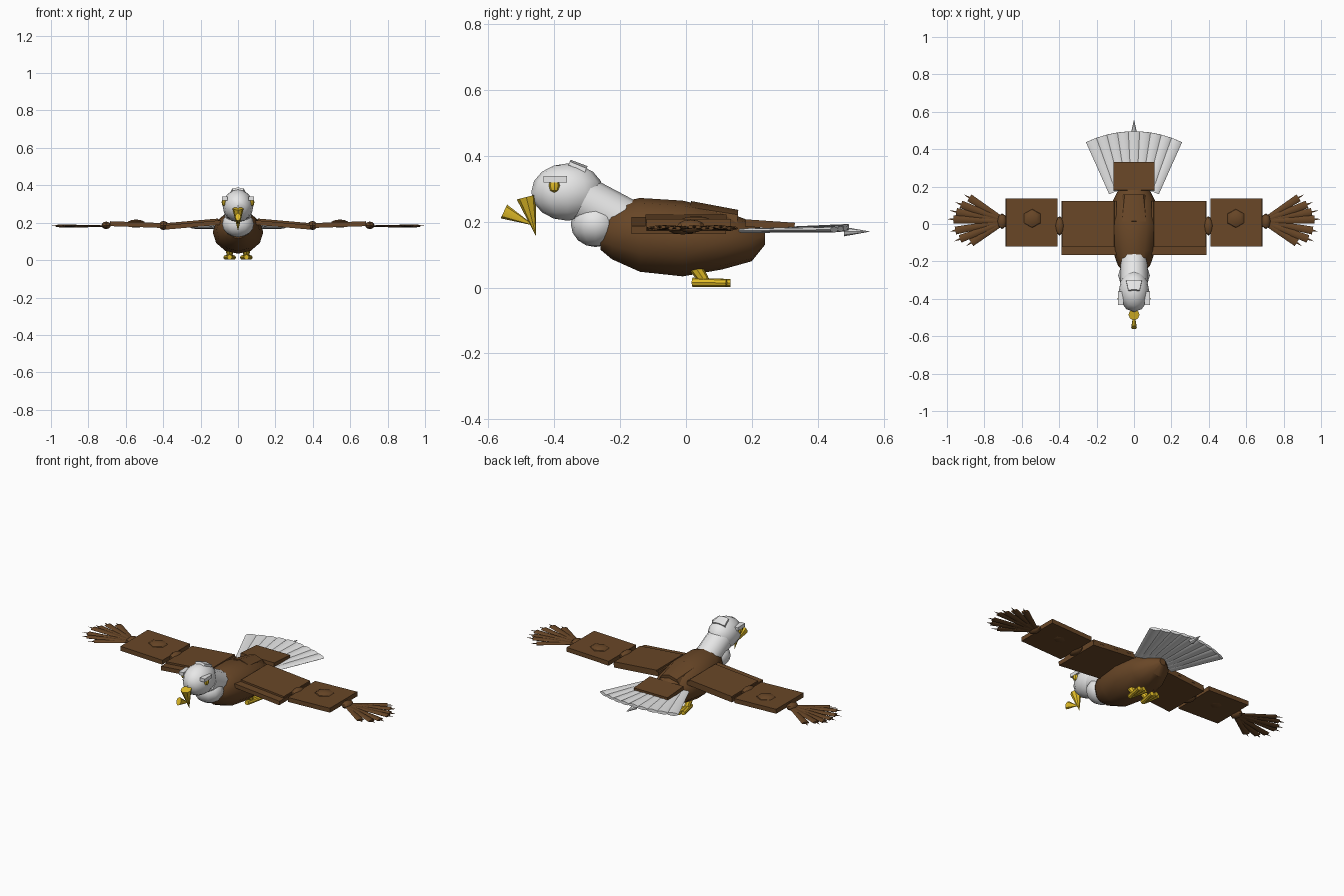
import bpy, bmesh, math
from mathutils import Matrix, Vector

if "Cube" in bpy.data.objects:
    bpy.data.objects.remove(bpy.data.objects["Cube"])


def mat(name, col):
    m = bpy.data.materials.new(name)
    m.diffuse_color = (*col, 1)
    m.use_nodes = True
    m.node_tree.nodes["Principled BSDF"].inputs["Base Color"].default_value = m.diffuse_color
    return m


BROWN = mat("brown", (0.14, 0.062, 0.02))
WHITE = mat("white", (0.8, 0.8, 0.8))
YELLOW = mat("yellow", (0.75, 0.5, 0.02))


def finish(bm, name, m, smooth=True):
    bmesh.ops.recalc_face_normals(bm, faces=bm.faces)
    me = bpy.data.meshes.new(name)
    bm.to_mesh(me)
    bm.free()
    me.materials.append(m)
    ob = bpy.data.objects.new(name, me)
    bpy.context.collection.objects.link(ob)
    if smooth:
        bpy.ops.object.select_all(action='DESELECT')
        ob.select_set(True)
        bpy.context.view_layer.objects.active = ob
        bpy.ops.object.shade_smooth_by_angle(angle=math.radians(35))
    return ob


def ball(name, loc, rad, m, seg=12, rings=8):
    bm = bmesh.new()
    bmesh.ops.create_uvsphere(bm, u_segments=seg, v_segments=rings, radius=1,
                              matrix=Matrix.Translation(loc) @ Matrix.Diagonal((*rad, 1)))
    return finish(bm, name, m)


def box(name, loc, size, m, rx=0, ry=0):
    bm = bmesh.new()
    rot = Matrix.Rotation(math.radians(ry), 4, 'Y') @ Matrix.Rotation(math.radians(rx), 4, 'X')
    bmesh.ops.create_cube(bm, size=1, matrix=Matrix.Translation(loc) @ rot @ Matrix.Diagonal((*size, 1)))
    return finish(bm, name, m, False)


def taper(name, p0, p1, r0, r1, m, wide=1.0, thick=1.0, seg=8):
    """Cone or tapered tube from p0 to p1, with its section stretched sideways and vertically."""
    p0, p1 = Vector(p0), Vector(p1)
    d = (p1 - p0).normalized()
    side = d.cross(Vector((0, 0, 1)))
    side = side.normalized() if side.length > 1e-4 else Vector((1, 0, 0))
    up = side.cross(d)
    rot = Matrix((side, up, d)).transposed().to_4x4()
    # columns: side, up, direction (right handed after flipping up)
    bm = bmesh.new()
    bmesh.ops.create_cone(bm, cap_ends=True, segments=seg, radius1=r0, radius2=r1,
                          depth=(p1 - p0).length,
                          matrix=Matrix.Translation((p0 + p1) / 2) @ rot @ Matrix.Diagonal((wide, thick, 1, 1)))
    return finish(bm, name, m)


# body: rings lofted along y (y, centre z, half width, half height)
bm = bmesh.new()
prev, N = None, 12
rings = [(-.26, .16, .05, .045), (-.225, .17, .085, .084), (-.14, .16, .115, .112),
         (-.01, .149, .135, .115), (.11, .145, .12, .09), (.2, .14, .075, .06), (.24, .15, .02, .02)]
for y, zc, rx, rz in rings:
    ring = [bm.verts.new((rx * math.cos(a), y, zc + rz * math.sin(a)))
            for a in (2 * math.pi * i / N for i in range(N))]
    if prev:
        for i in range(N):
            bm.faces.new((prev[i], prev[(i + 1) % N], ring[(i + 1) % N], ring[i]))
    else:
        bm.faces.new(ring)
    prev = ring
bm.faces.new(prev)
finish(bm, "body", BROWN)
taper("back_mantle", (0, 0.01, .197), (0, .155, .186), .066, .05, BROWN, wide=1.4)
box("rump_cover", (0, .255, .191), (.22, .15, .022), BROWN, rx=-4)

# neck and head
ball("lower_neck", (0, -.275, .193), (.085, .075, .07), WHITE)
taper("upper_neck", (0, -.31, .265), (0, -.165, .188), .072, .072, WHITE, seg=12)
ball("head", (0, -.36, .29), (.082, .11, .087), WHITE)
taper("crest", (0, -.305, .355), (0, -.355, .378), .03, .022, WHITE, wide=1.6, thick=.5, seg=6)
taper("upper_beak", (0, -.485, .275), (0, -.455, .155), .03, 0, YELLOW)
taper("lower_beak", (0, -.553, .231), (0, -.46, .188), .023, 0, YELLOW, wide=.65)

# tail fan
for i in range(-4, 5):
    a = math.radians(i * 5.6)
    z = .184 - abs(i) * .002
    taper("tail_feather", (.29 * math.sin(a), -.1 + .29 * math.cos(a), .173),
          (.595 * math.sin(a), -.1 + .595 * math.cos(a), z), .024, .033, WHITE, thick=.28)
taper("tail_tip", (0, .48, .17), (0, .56, .17), .018, 0, WHITE, thick=.8)

# wing tip feathers (x, y of the end)
TIPS = [(.88, .14), (.925, .105), (.95, .065), (.965, .025), (.955, -.035), (.93, -.08), (.87, -.1)]

for s in (1, -1):
    # face
    ball("eye", (s * .074, -.4, .31), (.014, .017, .022), YELLOW, 8, 4)
    box("brow", (s * .07, -.397, .329), (.03, .07, .02), WHITE)
    # inner wing, sloping down outwards
    box("inner_wing", (s * .24, -.022, .188), (.295, .288, .024), BROWN, ry=s * 5)
    box("inner_covert", (s * .245, 0, .202), (.28, .245, .016), BROWN, ry=s * 5)
    ball("elbow", (s * .398, -.01, .185), (.027, .052, .024), BROWN, 8, 6)
    # outer wing
    box("outer_wing", (s * .548, .008, .19), (.275, .256, .026), BROWN, ry=-s * 2)
    ball("covert_bump", (s * .545, .03, .195), (.058, .055, .022), BROWN, 6, 6)
    ball("wrist", (s * .705, .015, .186), (.025, .042, .02), BROWN, 8, 6)
    # fanned wing tip
    for i, (x, y) in enumerate(TIPS):
        root = Vector((s * .715, .015 + (3 - i) * .006, .182))
        end = Vector((s * x, y, .18 + (i % 2) * .004))
        taper("wing_feather", root, end, .013, .021, BROWN, thick=.3)
        d = (end - root).normalized()
        taper("feather_tip", end - d * .01, end + d * .035, .008, 0, BROWN, thick=.5, seg=6)
    # legs and feet
    taper("leg", (s * .045, .02, .075), (s * .045, .055, .022), .022, .016, YELLOW)
    for k in (-1, 0, 1):
        taper("toe", (s * .045, .02, .016), (s * .045 + k * .022, .135 - abs(k) * .012, .014),
              .014, .012, YELLOW)
